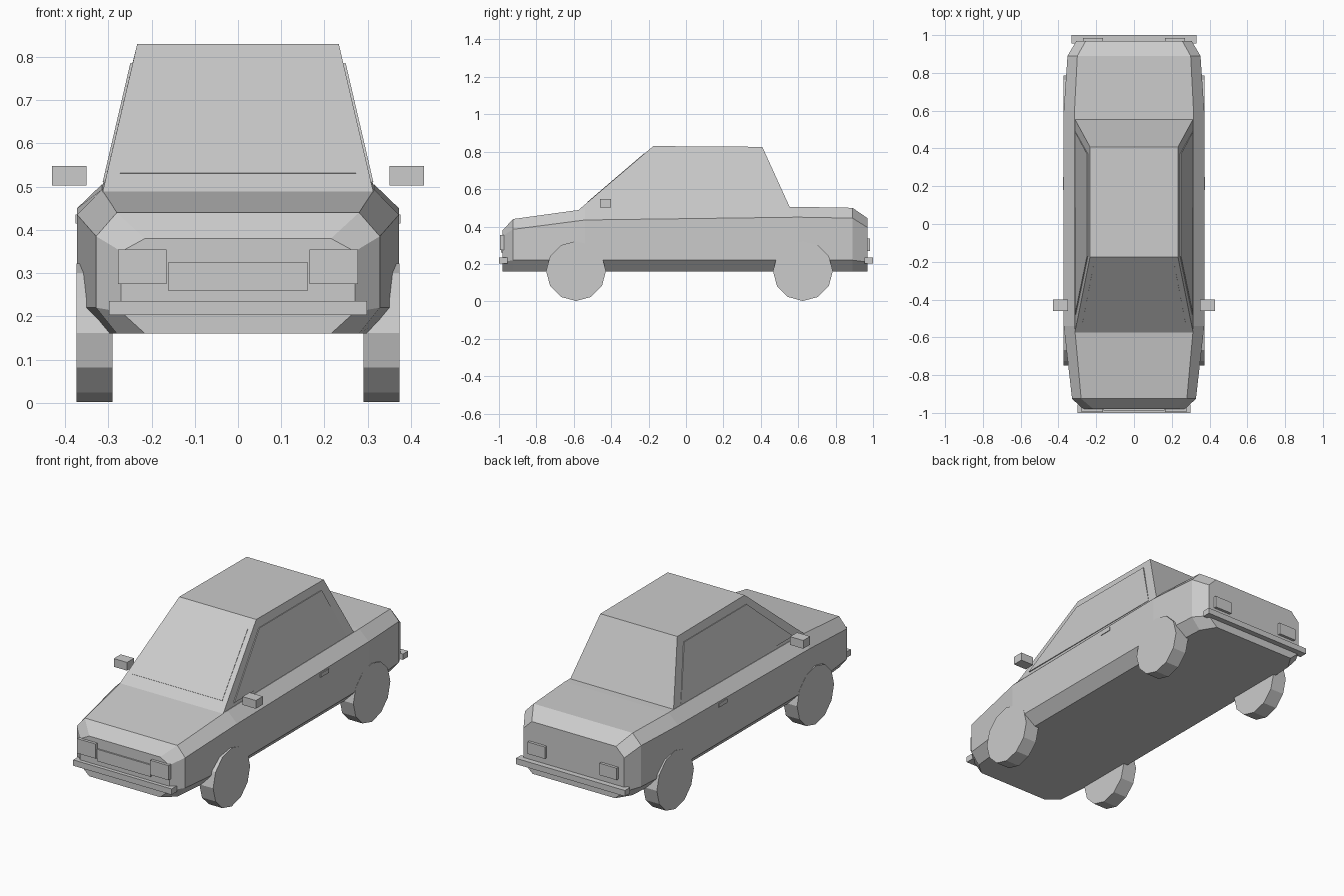
import bpy, bmesh, math
from mathutils import Matrix, Vector

cube = bpy.data.objects.get("Cube")
if cube:
    bpy.data.objects.remove(cube, do_unlink=True)

paint = bpy.data.materials.new("plain_grey")
paint.use_nodes = True
GREY = (0.6, 0.6, 0.6, 1)
paint.diffuse_color = GREY
paint.node_tree.nodes["Principled BSDF"].inputs["Base Color"].default_value = GREY


def finish(name, bm):
    bmesh.ops.recalc_face_normals(bm, faces=bm.faces)
    mesh = bpy.data.meshes.new(name)
    bm.to_mesh(mesh)
    bm.free()
    mesh.materials.append(paint)
    obj = bpy.data.objects.new(name, mesh)
    bpy.context.collection.objects.link(obj)
    return obj


def loft(name, rings):
    """Skin a row of closed rings and cap both ends."""
    bm = bmesh.new()
    rows = [[bm.verts.new(p) for p in ring] for ring in rings]
    n = len(rows[0])
    for a, b in zip(rows, rows[1:]):
        for i in range(n):
            j = (i + 1) % n
            bm.faces.new((a[i], a[j], b[j], b[i]))
    bm.faces.new(rows[0])
    bm.faces.new(rows[-1])
    return finish(name, bm)


def box(name, x, y, z):
    bm = bmesh.new()
    bmesh.ops.create_cube(bm, size=1)
    for v in bm.verts:
        v.co = [(lo + hi) / 2 + c * (hi - lo) for c, (lo, hi) in zip(v.co, (x, y, z))]
    return finish(name, bm)


def plate(name, corners, normal, thick):
    """Thin pane standing proud of a sloping surface."""
    off = Vector(normal).normalized() * thick
    return loft(name, [[Vector(c) - off for c in corners],
                       [Vector(c) + off for c in corners]])


# Lower body: y, then half width and height of sill, flank, belt and top edge
stations = [
    (-0.98, (0.215, 0.16), (0.27, 0.21), (0.27, 0.35), (0.215, 0.38)),
    (-0.925, (0.28, 0.16), (0.328, 0.22), (0.328, 0.385), (0.28, 0.44)),
    (-0.54, (0.315, 0.16), (0.372, 0.22), (0.372, 0.435), (0.315, 0.493)),
    (0.6, (0.315, 0.16), (0.372, 0.22), (0.372, 0.45), (0.315, 0.505)),
    (0.89, (0.30, 0.16), (0.352, 0.22), (0.352, 0.445), (0.30, 0.50)),
    (0.97, (0.25, 0.16), (0.305, 0.21), (0.305, 0.395), (0.255, 0.445)),
]
loft("body", [[(x, y, z) for x, z in half] + [(-x, y, z) for x, z in reversed(half)]
              for y, *half in stations])


def level(x, front, back):
    (yf, zf), (yb, zb) = front, back
    return [(-x, yf, zf), (x, yf, zf), (x, yb, zb), (-x, yb, zb)]


# Cabin and glass
loft("cabin", [level(0.313, (-0.575, 0.488), (0.555, 0.503)),
               level(0.233, (-0.175, 0.83), (0.408, 0.826))])
plate("windscreen", [(-0.273, -0.526, 0.53), (0.273, -0.526, 0.53),
                     (0.215, -0.222, 0.79), (-0.215, -0.222, 0.79)],
      (0, -0.65, 0.76), 0.002)

# Paired parts
for side, s in (("left", 1), ("right", -1)):
    def span(a, b):
        return tuple(sorted((s * a, s * b)))

    plate(side + "_side_window",
          [(s * 0.309, -0.48, 0.51), (s * 0.309, 0.49, 0.51),
           (s * 0.245, 0.37, 0.785), (s * 0.245, -0.17, 0.785)],
          (s, 0, 0.23), 0.004)
    box(side + "_mirror", span(0.35, 0.43), (-0.46, -0.40), (0.503, 0.548))
    box(side + "_door_handle", span(0.36, 0.376), (0.18, 0.25), (0.415, 0.436))
    box(side + "_headlight", span(0.165, 0.277), (-0.995, -0.96), (0.275, 0.355))
    box(side + "_tail_light", span(0.165, 0.27), (0.95, 0.985), (0.27, 0.335))
    for end, y in (("front", -0.588), ("rear", 0.625)):
        bm = bmesh.new()
        bmesh.ops.create_cone(bm, cap_ends=True, segments=12, radius1=0.16,
                              radius2=0.16, depth=0.083,
                              matrix=Matrix.Translation((s * 0.3315, y, 0.162))
                              @ Matrix.Rotation(math.pi / 2, 4, "Y"))
        finish(f"{end}_{side}_wheel", bm)

# Nose and tail trim
box("grille", (-0.162, 0.162), (-0.988, -0.96), (0.26, 0.325))
box("front_bumper", (-0.298, 0.298), (-1.0, -0.955), (0.203, 0.235))
box("rear_bumper", (-0.33, 0.33), (0.955, 1.0), (0.203, 0.235))
